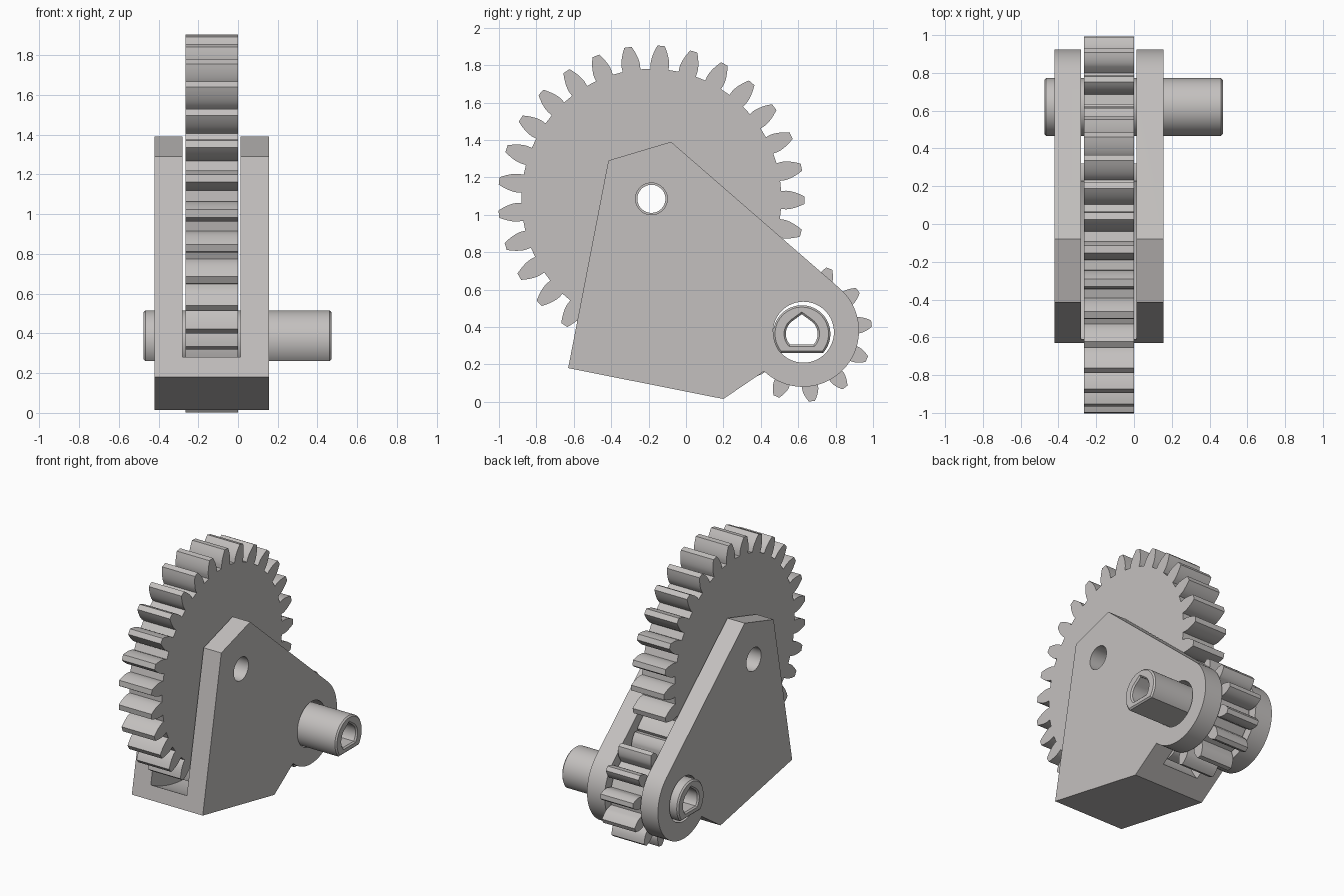
import bpy, bmesh, math
from math import pi, cos, sin, tan, acos, radians

if "Cube" in bpy.data.objects:
    bpy.data.objects.remove(bpy.data.objects["Cube"])

grey = bpy.data.materials.new("warm_grey")
grey.diffuse_color = (0.55, 0.53, 0.52, 1)
grey.use_nodes = True
grey.node_tree.nodes["Principled BSDF"].inputs["Base Color"].default_value = grey.diffuse_color

GEAR_C = (-0.185, 1.085)
PINION_C = (0.625, 0.37)
MODULE = 0.0529


def prism(name, profile, x0, x1):
    """Extrude a (y, z) outline from x0 to x1."""
    bm = bmesh.new()
    a = [bm.verts.new((x0, y, z)) for y, z in profile]
    b = [bm.verts.new((x1, y, z)) for y, z in profile]
    n = len(profile)
    bm.faces.new(a)
    bm.faces.new(b)
    for i in range(n):
        j = (i + 1) % n
        bm.faces.new((a[i], a[j], b[j], b[i]))
    bmesh.ops.recalc_face_normals(bm, faces=bm.faces)
    me = bpy.data.meshes.new(name)
    bm.to_mesh(me)
    bm.free()
    me.materials.append(grey)
    ob = bpy.data.objects.new(name, me)
    bpy.context.collection.objects.link(ob)
    return ob


def arc(c, r, a0, a1, n):
    """Points on an arc, angles in degrees, ends included."""
    ang = [radians(a0 + (a1 - a0) * i / n) for i in range(n + 1)]
    return [(c[0] + r * cos(t), c[1] + r * sin(t)) for t in ang]


def circle(c, r, n=64):
    return arc(c, r, 0, 360, n)[:-1]


def cut(ob, profile, x0=-1.0, x1=1.0):
    """Subtract a prism from an object and drop the cutter."""
    cutter = prism("cutter", profile, x0, x1)
    cutter.hide_render = True
    mod = ob.modifiers.new("cut", 'BOOLEAN')
    mod.operation, mod.solver, mod.object = 'DIFFERENCE', 'EXACT', cutter
    bpy.context.view_layer.objects.active = ob
    bpy.ops.object.modifier_apply(modifier=mod.name)
    bpy.data.objects.remove(cutter)


def gear_outline(c, teeth, root, phase, pressure=radians(20)):
    """Involute tooth outline all the way round."""
    pitch = MODULE * teeth / 2
    tip, base = pitch + MODULE, pitch * cos(pressure)

    def half_angle(r):
        a = acos(min(1, base / r))
        return pi / (2 * teeth) + tan(pressure) - pressure - (tan(a) - a)

    radii = [base + (tip - base) * i / 6 for i in range(7)]
    flank = [(root, half_angle(base))] + [(r, half_angle(r)) for r in radii]
    pts = []
    for k in range(teeth):
        mid = radians(phase) + 2 * pi * k / teeth
        for r, h in flank:
            pts.append((r, mid - h))
        for r, h in reversed(flank):
            pts.append((r, mid + h))
    return [(c[0] + r * cos(t), c[1] + r * sin(t)) for r, t in pts]


def smooth(ob):
    bpy.ops.object.select_all(action='DESELECT')
    ob.select_set(True)
    bpy.context.view_layer.objects.active = ob
    bpy.ops.object.shade_smooth_by_angle(angle=radians(25))


# Housing: solid side outline, hollowed by clearance cylinders for both gears
outline = [(-0.63, 0.18), (0.2, 0.015)]
outline += arc((0.625, 0.38), 0.3, -133.7, 48.7, 40)
outline += [(-0.08, 1.39), (-0.415, 1.29)]
housing = prism("housing", outline, -0.42, 0.155)
cut(housing, circle(GEAR_C, 0.91, 96), -0.28, 0.012)
cut(housing, circle(PINION_C, 0.41, 96), -0.28, 0.012)
cut(housing, circle(GEAR_C, 0.085, 48))
cut(housing, circle((0.628, 0.372), 0.163))

# Large gear with axle hole
gear = prism("large_gear", gear_outline(GEAR_C, 29, 0.695, -0.5), -0.265, 0)
cut(gear, circle(GEAR_C, 0.075, 48))

# Pinion with shaft bore
pinion = prism("pinion", gear_outline(PINION_C, 12, 0.25, 7.5), -0.265, 0)
cut(pinion, circle((0.628, 0.372), 0.163))

# Hollow shaft: flat underside, teardrop bore, chamfered ends
SHAFT_C = (0.619, 0.363)
shaft = prism("shaft", arc(SHAFT_C, 0.153, -42, 222, 48), -0.475, 0.47)
bore = arc(SHAFT_C, 0.085, -42, 52, 16) + [(SHAFT_C[0], 0.468)]
bore += arc(SHAFT_C, 0.085, 128, 222, 16)
cut(shaft, bore)
bm = bmesh.new()
bm.from_mesh(shaft.data)
ends = [e for e in bm.edges
        if abs(e.verts[0].co.x - e.verts[1].co.x) < 1e-4
        and len(e.link_faces) == 2 and e.calc_face_angle() > 1.2]
bmesh.ops.bevel(bm, geom=ends, offset=0.01, segments=1, affect='EDGES')
bm.to_mesh(shaft.data)
bm.free()

for part in (housing, gear, pinion, shaft):
    smooth(part)
